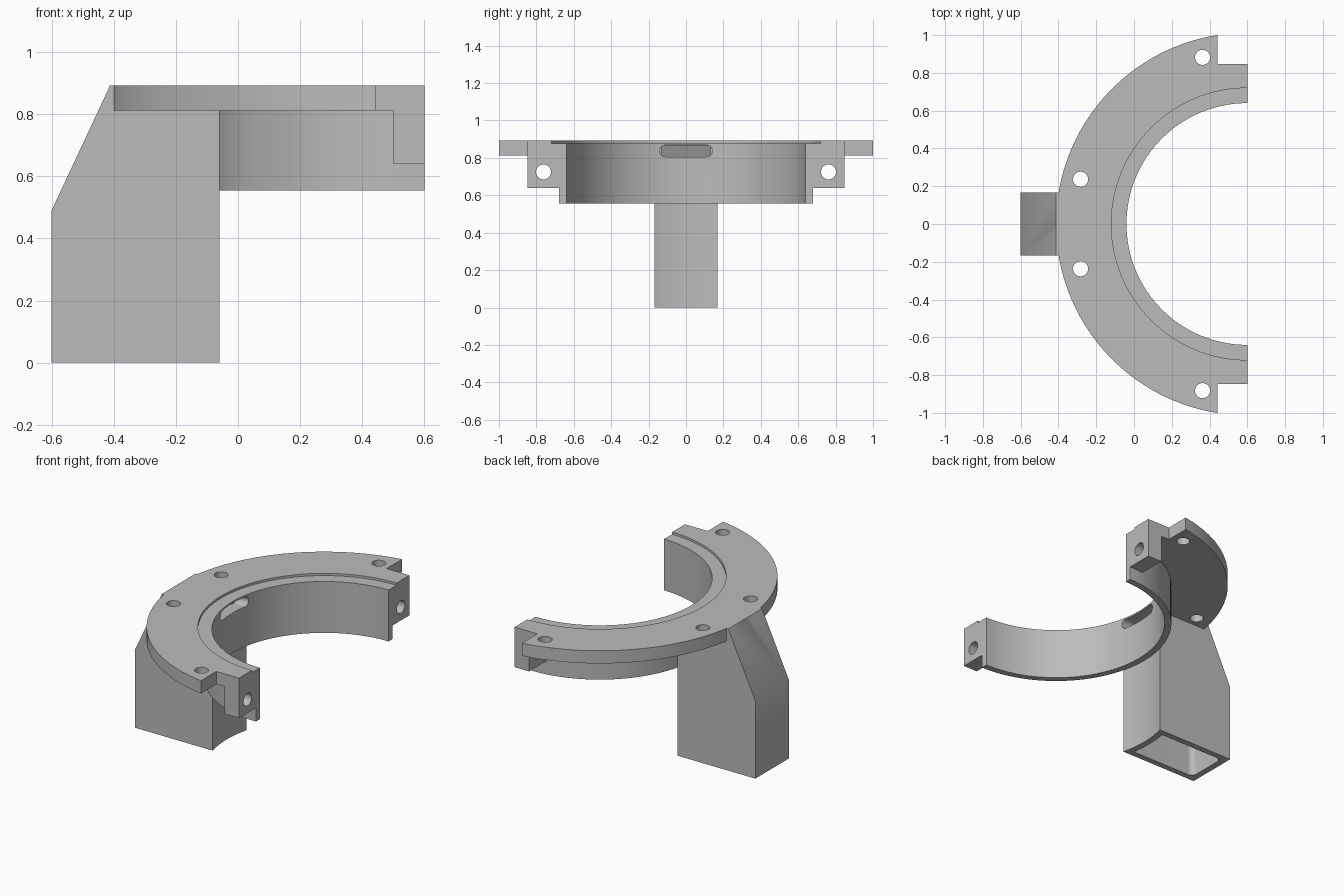
import bpy, bmesh
from math import pi, sin, cos, radians
from mathutils import Vector, Matrix

cube = bpy.data.objects.get("Cube")
if cube:
    bpy.data.objects.remove(cube, do_unlink=True)

grey = bpy.data.materials.new("plain grey")
grey.use_nodes = True
grey.diffuse_color = (0.5, 0.5, 0.5, 1)
grey.node_tree.nodes["Principled BSDF"].inputs["Base Color"].default_value = (0.5, 0.5, 0.5, 1)

CX = 0.6            # ring axis
SEGMENTS = 128
SLOPE_POINT = Vector((-0.6, 0, 0.49))
SLOPE_NORMAL = Vector((-0.4, 0, 0.187)).normalized()


def finish(name, bm):
    bmesh.ops.recalc_face_normals(bm, faces=bm.faces)
    mesh = bpy.data.meshes.new(name)
    bm.to_mesh(mesh)
    bm.free()
    mesh.materials.append(grey)
    obj = bpy.data.objects.new(name, mesh)
    bpy.context.collection.objects.link(obj)
    return obj


def half_ring(name, profile):
    """Sweep a closed radius/height profile through the -x half turn."""
    bm = bmesh.new()
    steps = SEGMENTS // 2
    rows = []
    for i in range(steps + 1):
        a = pi / 2 + pi * i / steps
        rows.append([bm.verts.new((CX + r * cos(a), r * sin(a), z)) for r, z in profile])
    n = len(profile)
    for a, b in zip(rows, rows[1:]):
        for j in range(n):
            k = (j + 1) % n
            bm.faces.new((a[j], a[k], b[k], b[j]))
    bm.faces.new(rows[0])
    bm.faces.new(rows[-1])
    return finish(name, bm)


def cylinder(name, r, z0, z1, x=CX, y=0, n=SEGMENTS, along_x=False):
    bm = bmesh.new()
    bmesh.ops.create_cone(bm, cap_ends=True, segments=n, radius1=r, radius2=r, depth=z1 - z0)
    spin = Matrix.Identity(4)
    if along_x:
        spin = Matrix.Rotation(pi / 2, 4, 'Y')
    bm.transform(Matrix.Translation((x, y, (z0 + z1) / 2)) @ spin)
    return finish(name, bm)


def box(name, lo, hi, bevel_axis=None, radius=0, slope_inset=None):
    """Box with optional rounded edges along one axis and a sloped back."""
    lo, hi = Vector(lo), Vector(hi)
    bm = bmesh.new()
    bmesh.ops.create_cube(bm, size=1)
    bm.transform(Matrix.Translation((lo + hi) / 2) @ Matrix.Diagonal((*(hi - lo), 1)))
    if bevel_axis is not None:
        edges = [e for e in bm.edges
                 if abs((e.verts[0].co - e.verts[1].co).normalized()[bevel_axis]) > 0.9]
        bmesh.ops.bevel(bm, geom=edges, offset=radius, segments=8, profile=0.5, affect='EDGES')
    if slope_inset is not None:
        cut = bmesh.ops.bisect_plane(bm, geom=bm.verts[:] + bm.edges[:] + bm.faces[:],
                                     plane_co=SLOPE_POINT - SLOPE_NORMAL * slope_inset,
                                     plane_no=SLOPE_NORMAL, clear_outer=True)
        rim = [g for g in cut["geom_cut"] if isinstance(g, bmesh.types.BMEdge)]
        bmesh.ops.holes_fill(bm, edges=rim)
    return finish(name, bm)


def combine(target, tool, operation='DIFFERENCE'):
    tool.hide_render = True
    mod = target.modifiers.new("cut", 'BOOLEAN')
    mod.operation = operation
    mod.solver = 'EXACT'
    mod.object = tool
    bpy.context.view_layer.objects.active = target
    bpy.ops.object.modifier_apply(modifier=mod.name)
    bpy.data.objects.remove(tool, do_unlink=True)


# Half ring: thin wall, wide flange and shallow seat around the bore
bracket = half_ring("half_ring_bracket", [
    (0.64, 0.555), (0.68, 0.555), (0.68, 0.812), (1.013, 0.812),
    (1.013, 0.892), (0.72, 0.892), (0.72, 0.878), (0.64, 0.878)])

# Duct leg, hollowed to a curved front wall
leg = box("duct_leg", (-0.6, -0.168, 0), (0.1, 0.168, 0.892), slope_inset=0)
combine(leg, cylinder("leg_front_cut", 0.68, -0.1, 0.555))
combine(leg, cylinder("leg_ring_cut", 0.66, 0.5, 1))
combine(leg, cylinder("leg_seat_cut", 0.72, 0.878, 1))
combine(bracket, leg, 'UNION')

cavity = box("duct_cavity", (-0.56, -0.13, -0.1), (0.1, 0.13, 0.866),
             bevel_axis=2, radius=0.035, slope_inset=0.04)
combine(cavity, cylinder("cavity_front_cut", 0.72, -0.2, 1))
combine(bracket, cavity)
combine(bracket, box("outlet_slot", (-0.25, -0.14, 0.806), (0.05, 0.14, 0.868),
                     bevel_axis=0, radius=0.03))

# Mirrored clamp lugs, end notches and screw holes
for side in (-1, 1):
    def span(y0, y1):
        return sorted((side * y0, side * y1))
    y0, y1 = span(0.66, 0.87)
    combine(bracket, box("clamp_lug", (0.5, y0, 0.64), (0.6, y1, 0.85)), 'UNION')
    y0, y1 = span(0.847, 1.2)
    combine(bracket, box("end_notch", (0.442, y0, 0.4), (0.8, y1, 1.1)))
    combine(bracket, cylinder("clamp_hole", 0.04, 0.625, 0.825, 0.55, side * 0.762, 32, True))
    for x, y in ((0.363, 0.882), (-0.283, 0.237)):
        combine(bracket, cylinder("flange_hole", 0.04, 0.7, 1, x, side * y, 32))

bpy.ops.object.select_all(action='DESELECT')
bracket.select_set(True)
bpy.context.view_layer.objects.active = bracket
bpy.ops.object.shade_smooth_by_angle(angle=radians(30))
